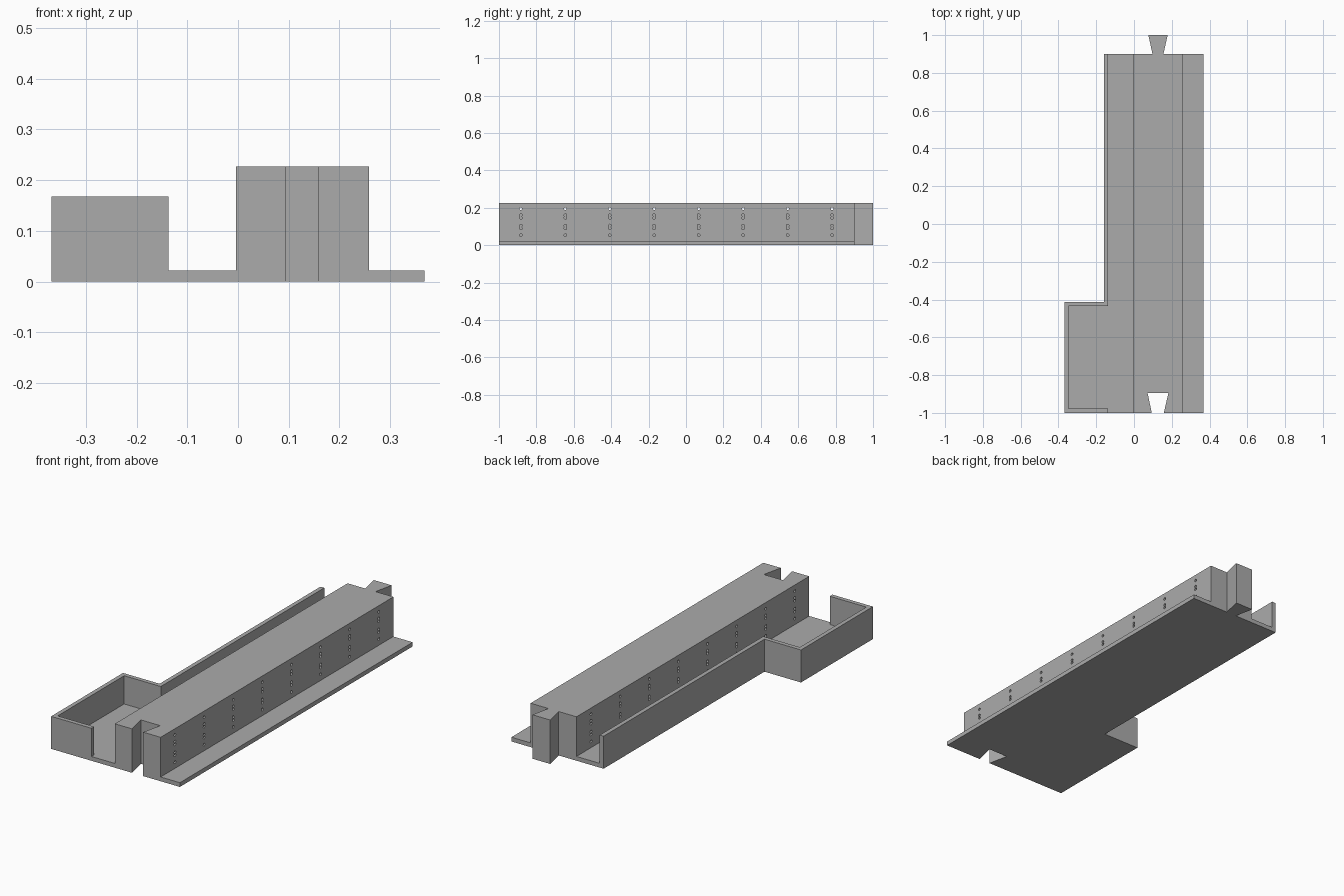
import bpy
import bmesh
import math
from mathutils import Matrix, Vector

if "Cube" in bpy.data.objects:
    bpy.data.objects.remove(bpy.data.objects["Cube"], do_unlink=True)

grey = bpy.data.materials.new("plain grey")
grey.use_nodes = True
grey.diffuse_color = (0.41, 0.41, 0.41, 1)
grey.node_tree.nodes["Principled BSDF"].inputs["Base Color"].default_value = grey.diffuse_color


def make_object(name, bm):
    bmesh.ops.recalc_face_normals(bm, faces=bm.faces)
    mesh = bpy.data.meshes.new(name)
    bm.to_mesh(mesh)
    bm.free()
    mesh.materials.append(grey)
    obj = bpy.data.objects.new(name, mesh)
    bpy.context.collection.objects.link(obj)
    return obj


def prism(name, outline, bottom, top):
    """Raise a plan outline from one height to another."""
    bm = bmesh.new()
    face = bm.faces.new([bm.verts.new((x, y, bottom)) for x, y in outline])
    raised = bmesh.ops.extrude_face_region(bm, geom=[face])["geom"]
    verts = [v for v in raised if isinstance(v, bmesh.types.BMVert)]
    bmesh.ops.translate(bm, verts=verts, vec=(0, 0, top - bottom))
    return make_object(name, bm)


FRONT, BACK = -1.0, 0.9
LEFT, RIGHT = -0.368, 0.368
BLOCK_L, BLOCK_R = -0.004, 0.258
BASE, WALL_TOP, BLOCK_TOP = 0.022, 0.168, 0.227
THICK = 0.022
WALL_X, BAY_BACK = -0.159, -0.413

# Dovetail joint outlines shared by base and block
slot = [(0.094, FRONT), (0.072, -0.895), (0.182, -0.895), (0.158, FRONT)]
tenon = [(0.156, BACK), (0.178, 1.0), (0.076, 1.0), (0.098, BACK)]

# Base plate with side bay
prism("base_plate",
      [(LEFT, FRONT)] + slot + [(RIGHT, FRONT), (RIGHT, BACK)] + tenon
      + [(WALL_X, BACK), (WALL_X, BAY_BACK), (LEFT, BAY_BACK)], 0, BASE)

# Thin wall around the bay and along the channel
inner_x = WALL_X + THICK
prism("channel_wall",
      [(inner_x, FRONT), (LEFT, FRONT), (LEFT, BAY_BACK), (WALL_X, BAY_BACK),
       (WALL_X, BACK), (inner_x, BACK), (inner_x, BAY_BACK - THICK),
       (LEFT + THICK, BAY_BACK - THICK), (LEFT + THICK, FRONT + THICK),
       (inner_x, FRONT + THICK)], BASE, WALL_TOP)

# Main block with slot and tenon
block = prism("main_block",
              [(BLOCK_L, FRONT)] + slot + [(BLOCK_R, FRONT), (BLOCK_R, BACK)]
              + tenon + [(BLOCK_L, BACK)], BASE, BLOCK_TOP)

# Columns of small holes running through the block
bm = bmesh.new()
turn = Matrix.Rotation(math.pi / 2, 4, "Y")
for column in range(8):
    y = -0.883 + column * 0.2377
    for z in (0.195, 0.161, 0.146, 0.105, 0.090, 0.054):
        place = Matrix.Translation(Vector(((BLOCK_L + BLOCK_R) / 2, y, z)))
        bmesh.ops.create_cone(bm, cap_ends=True, segments=12, radius1=0.0072,
                              radius2=0.0072, depth=0.4, matrix=place @ turn)
cutter = make_object("hole_cutter", bm)
cutter.hide_render = True

cut = block.modifiers.new("holes", "BOOLEAN")
cut.operation = "DIFFERENCE"
cut.solver = "EXACT"
cut.object = cutter
bpy.context.view_layer.objects.active = block
bpy.ops.object.modifier_apply(modifier=cut.name)
bpy.data.objects.remove(cutter, do_unlink=True)
